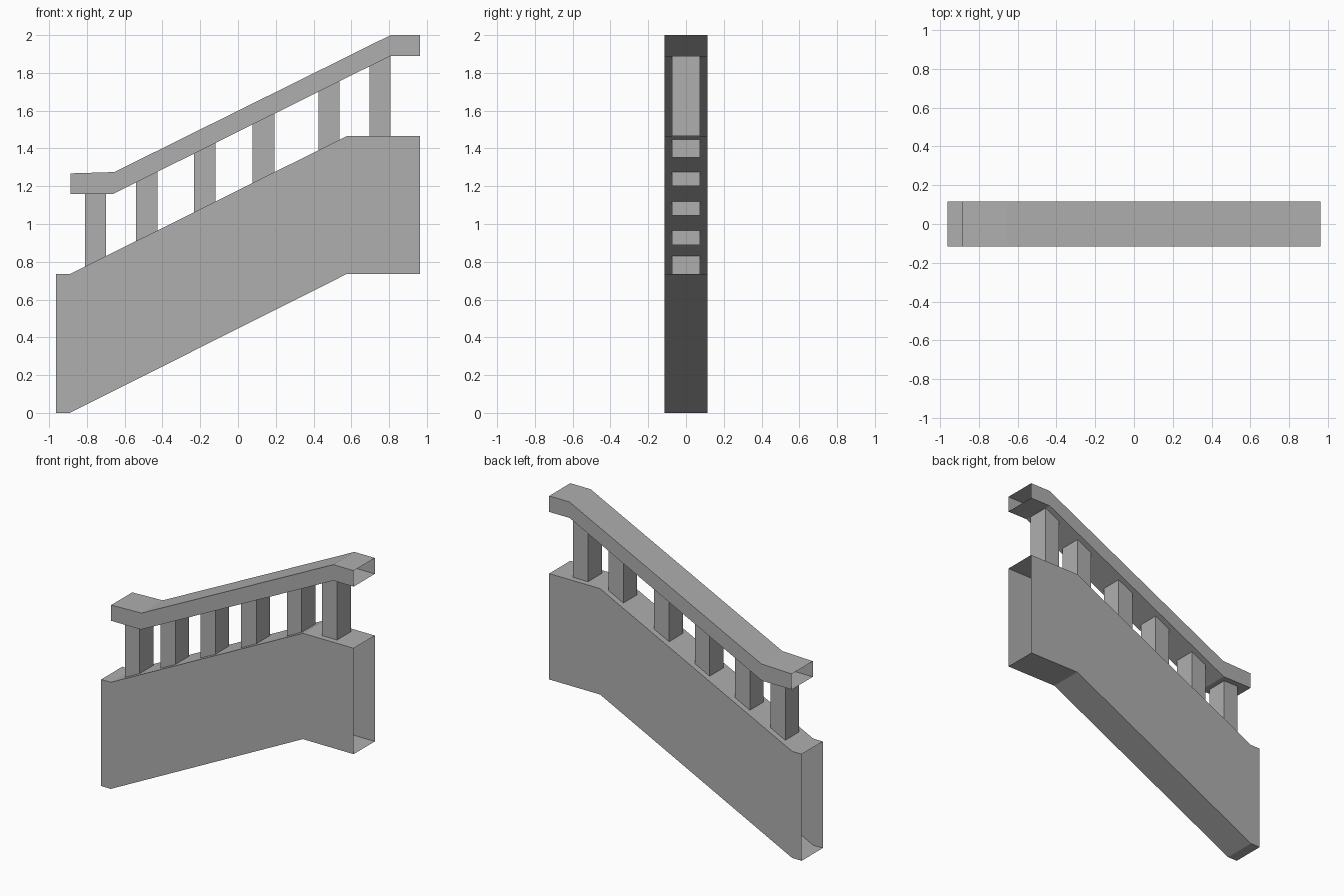
import bpy

if "Cube" in bpy.data.objects:
    bpy.data.objects.remove(bpy.data.objects["Cube"])

# Dark grey stone
stone = bpy.data.materials.new("dark_grey")
stone.diffuse_color = (0.43, 0.43, 0.43, 1)
stone.use_nodes = True
stone.node_tree.nodes["Principled BSDF"].inputs["Base Color"].default_value = stone.diffuse_color


def make_object(name, verts, faces):
    mesh = bpy.data.meshes.new(name)
    mesh.from_pydata(verts, [], faces)
    mesh.materials.append(stone)
    mesh.update()
    obj = bpy.data.objects.new(name, mesh)
    bpy.context.collection.objects.link(obj)
    return obj


def extrude_profile(name, profile, half_depth, open_edges):
    """Extrude a counter-clockwise (x, z) profile along y, leaving some edges open."""
    n = len(profile)
    verts = [(x, y, z) for y in (-half_depth, half_depth) for x, z in profile]
    faces = [list(range(n)), list(range(2 * n - 1, n - 1, -1))]
    for i in range(n):
        j = (i + 1) % n
        if i not in open_edges:
            faces.append([j, i, i + n, j + n])
    return make_object(name, verts, faces)


# Solid stair wall, open at both ends where it joins its neighbours
extrude_profile("stair_wall", [
    (-0.963, 0), (-0.89, 0), (0.575, 0.735), (0.963, 0.735),
    (0.963, 1.465), (0.575, 1.465), (-0.89, 0.735), (-0.963, 0.735),
], 0.115, {3, 7})

# Handrail, also open at both ends
extrude_profile("handrail", [
    (-0.887, 1.16), (-0.66, 1.16), (0.808, 1.89), (0.963, 1.89),
    (0.963, 2.0), (0.808, 2.0), (-0.655, 1.275), (-0.887, 1.268),
], 0.115, {3, 7})

# Square balusters, flat-ended and sunk into the sloping wall and rail
balusters = [
    (-0.81, -0.698, 0.735, 1.16), (-0.54, -0.426, 0.89, 1.277),
    (-0.233, -0.12, 1.045, 1.43), (0.077, 0.192, 1.20, 1.585),
    (0.425, 0.538, 1.352, 1.757), (0.695, 0.808, 1.465, 1.89),
]
for k, (x0, x1, z0, z1) in enumerate(balusters):
    extrude_profile(f"baluster_{k + 1}",
                    [(x0, z0), (x1, z0), (x1, z1), (x0, z1)], 0.075, {0, 2})
